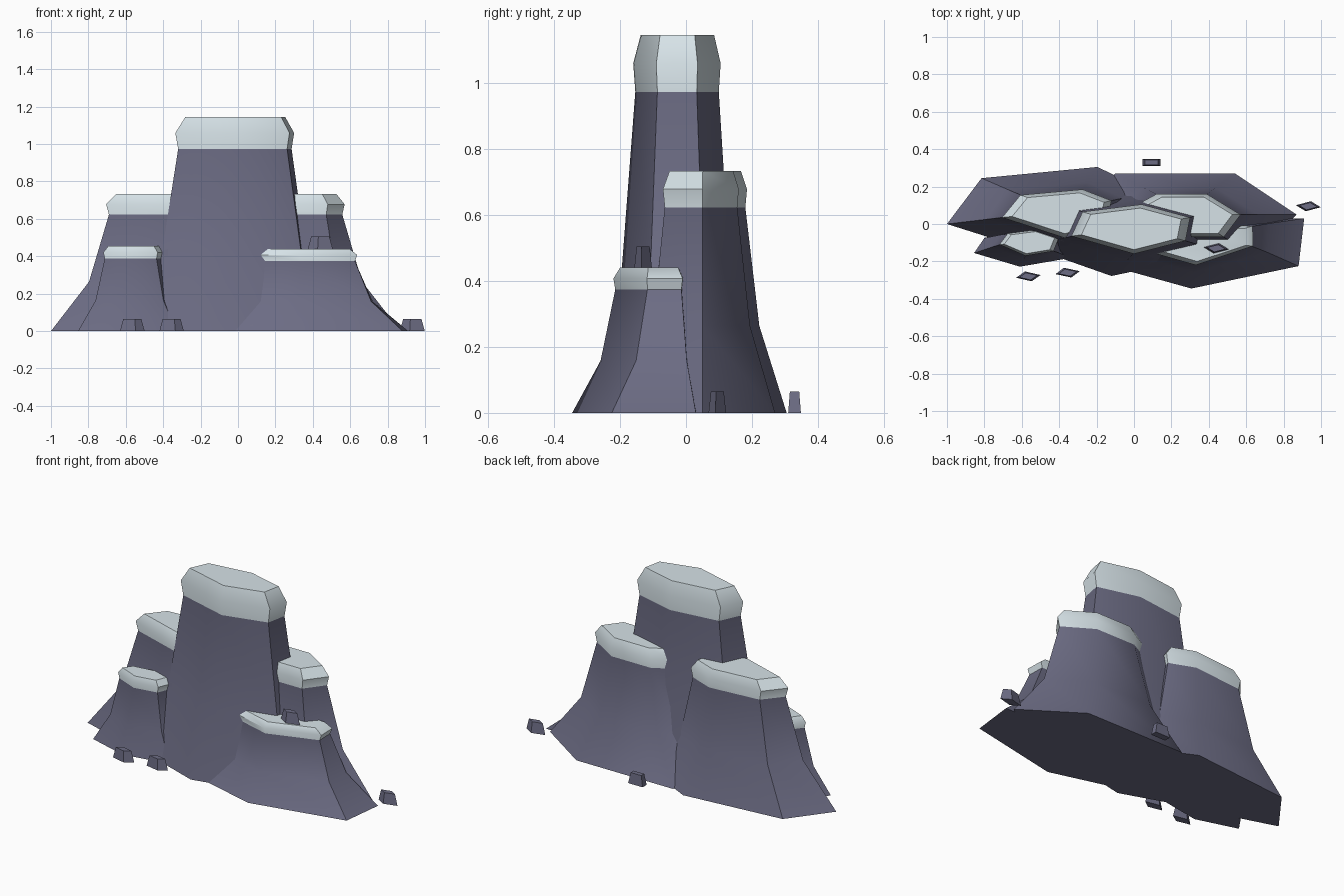
import bpy, bmesh, math
from mathutils import Vector

if "Cube" in bpy.data.objects:
    bpy.data.objects.remove(bpy.data.objects["Cube"])


def material(name, rgb):
    m = bpy.data.materials.new(name)
    m.diffuse_color = (*rgb, 1)
    m.use_nodes = True
    m.node_tree.nodes["Principled BSDF"].inputs["Base Color"].default_value = m.diffuse_color
    return m


ROCK = material("slate rock", (0.15, 0.15, 0.23))
SNOW = material("pale snow", (0.68, 0.77, 0.81))


def loft(name, rings, snow_from, angle):
    """Skin a stack of rings; bands from index snow_from up become snow."""
    bm = bmesh.new()
    loops = [[bm.verts.new(p) for p in r] for r in rings]
    n = len(loops[0])
    bm.faces.new(loops[0])
    for k, (a, b) in enumerate(zip(loops, loops[1:])):
        for i in range(n):
            j = (i + 1) % n
            bm.faces.new((a[i], a[j], b[j], b[i])).material_index = int(k >= snow_from)
    bm.faces.new(loops[-1]).material_index = int(snow_from < len(rings))
    bmesh.ops.recalc_face_normals(bm, faces=bm.faces)
    me = bpy.data.meshes.new(name)
    bm.to_mesh(me)
    bm.free()
    me.materials.append(ROCK)
    me.materials.append(SNOW)
    ob = bpy.data.objects.new(name, me)
    bpy.context.collection.objects.link(ob)
    bpy.ops.object.select_all(action='DESELECT')
    ob.select_set(True)
    bpy.context.view_layer.objects.active = ob
    bpy.ops.object.shade_smooth_by_angle(angle=math.radians(angle))


def peak(name, height, base, cap):
    """Six-sided flared rock with a bulging snow cap."""
    base = [Vector(p) for p in base]
    cap = [Vector(p) for p in cap]
    c = sum(cap, Vector((0, 0))) / 6

    def ring(pts, z):
        return [(p.x, p.y, z * height) for p in pts]

    knee = [b.lerp(p, 0.69) for b, p in zip(base, cap)]
    foot = [c.lerp(p, 0.955) for p in cap]
    top = [c.lerp(p, 0.84) for p in cap]
    loft(name, [ring(base, 0), ring(knee, 0.36), ring(foot, 0.85),
                ring(cap, 0.925), ring(top, 1)], 2, 40)


# Five peaks: base outline, then widest outline of the snow cap
peak("main_peak", 1.145,
     [(-.57, -.12), (-.46, .13), (.07, .20), (.51, .09), (.48, -.15), (-.12, -.278)],
     [(-.335, -.065), (-.275, .065), (.04, .105), (.30, .035), (.275, -.09), (0, -.16)])
peak("back_left_peak", 0.733,
     [(-1, 0), (-.815, .245), (-.195, .305), (.08, .17), (0, -.07), (-.40, -.19)],
     [(-.705, .035), (-.607, .155), (-.275, .185), (-.12, .125), (-.15, -.01), (-.37, -.075)])
peak("back_right_peak", 0.733,
     [(-.25, .13), (-.10, .27), (.54, .27), (.87, .05), (.64, -.17), (.10, -.18)],
     [(.01, .10), (.12, .16), (.39, .16), (.57, .05), (.48, -.07), (.20, -.07)])
peak("front_left_peak", 0.455,
     [(-.855, -.155), (-.80, -.075), (-.50, .02), (-.28, -.06), (-.33, -.18), (-.61, -.228)],
     [(-.72, -.11), (-.675, -.05), (-.52, -.03), (-.40, -.07), (-.43, -.145), (-.58, -.17)])
peak("front_right_peak", 0.44,
     [(.91, .03), (.88, -.225), (.307, -.345), (-.09, -.235), (0, -.05), (.50, .035)],
     [(.634, -.01), (.637, -.118), (.33, -.22), (.12, -.16), (.15, -.06), (.40, -.005)])

# Small four-sided boulders
for i, (x, y, z, turn) in enumerate([(-.565, -.28, 0, 15), (-.355, -.26, 0, 17),
                                     (.44, -.13, .44, -12), (.932, .095, 0, -12),
                                     (.093, .329, 0, 45)]):
    rings = []
    for r, h in ((.068, 0), (.05, .065)):
        rings.append([(x + r * math.cos(math.radians(turn + 90 * k)),
                       y + .4 * r * math.sin(math.radians(turn + 90 * k)), z + h)
                      for k in range(4)])
    loft("boulder_%d" % (i + 1), rings, 9, 20)
